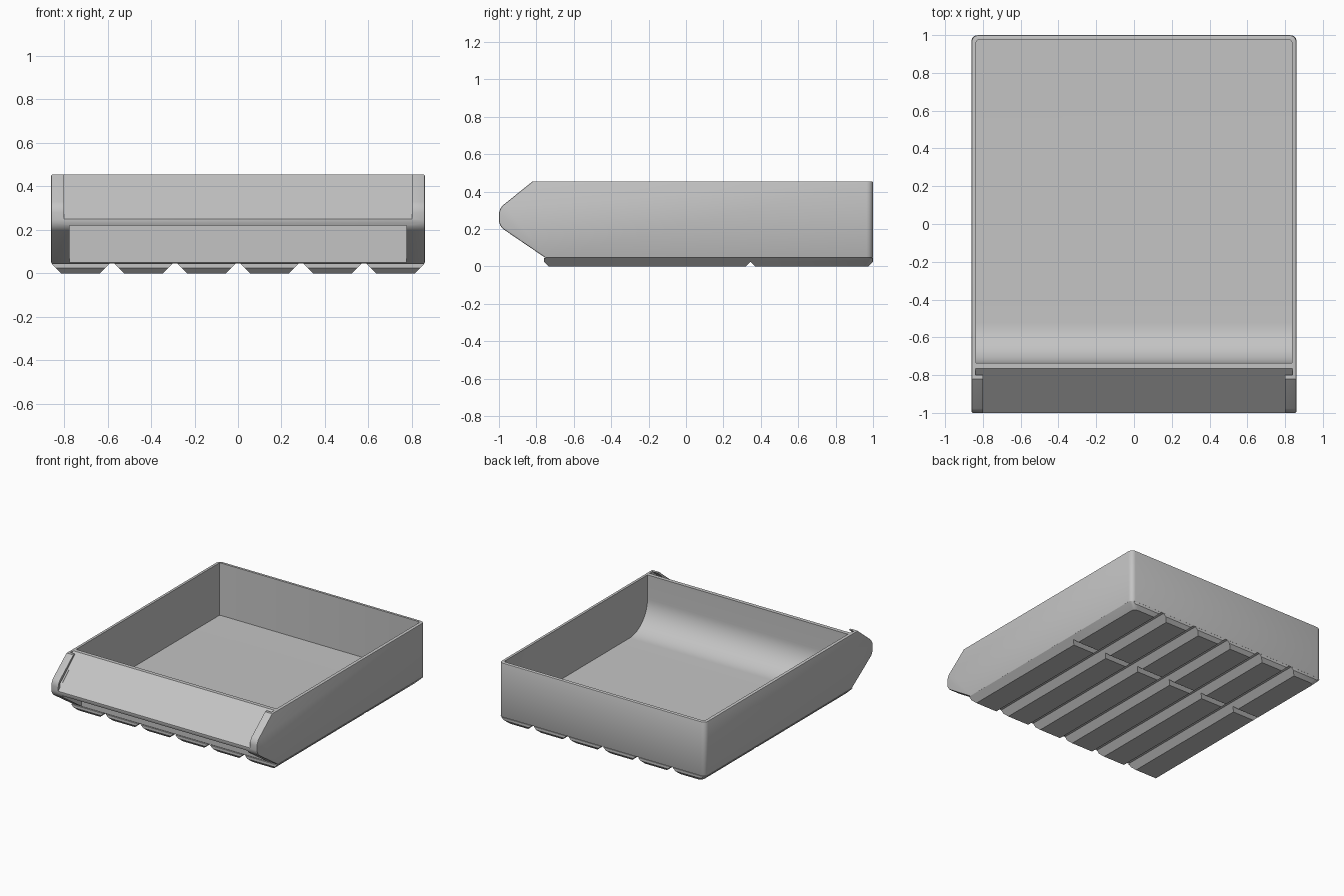
import bpy, bmesh, math

cube = bpy.data.objects.get("Cube")
if cube:
    bpy.data.objects.remove(cube, do_unlink=True)

grey = bpy.data.materials.new("light_grey_plastic")
grey.use_nodes = True
grey.diffuse_color = (0.55, 0.55, 0.55, 1)
bsdf = next(n for n in grey.node_tree.nodes if n.type == 'BSDF_PRINCIPLED')
bsdf.inputs["Base Color"].default_value = grey.diffuse_color
bsdf.inputs["Roughness"].default_value = 0.6


def finish(bm, name):
    bmesh.ops.recalc_face_normals(bm, faces=bm.faces)
    mesh = bpy.data.meshes.new(name)
    bm.to_mesh(mesh)
    bm.free()
    mesh.materials.append(grey)
    obj = bpy.data.objects.new(name, mesh)
    bpy.context.collection.objects.link(obj)
    return obj


def side_prism(half_width, profile):
    """Extrude a (y, z) side profile across x."""
    bm = bmesh.new()
    face = bm.faces.new([bm.verts.new((-half_width, y, z)) for y, z in profile])
    out = bmesh.ops.extrude_face_region(bm, geom=[face])
    for v in out["geom"]:
        if isinstance(v, bmesh.types.BMVert):
            v.co.x = half_width
    return bm


def round_edges(bm, test, radius, segments=4):
    edges = [e for e in bm.edges if test(e.verts[0].co, e.verts[1].co)]
    bmesh.ops.bevel(bm, geom=edges, offset=radius, segments=segments,
                    profile=0.5, affect='EDGES')


def apply_modifier(obj, mod):
    bpy.context.view_layer.objects.active = obj
    bpy.ops.object.modifier_apply(modifier=mod.name)


def cut(obj, cutter):
    mod = obj.modifiers.new("cut", 'BOOLEAN')
    mod.operation, mod.solver, mod.object = 'DIFFERENCE', 'EXACT', cutter
    apply_modifier(obj, mod)
    bpy.data.objects.remove(cutter, do_unlink=True)


def upright(a, b):
    return abs(a.x - b.x) < 1e-4 and abs(a.y - b.y) < 1e-4


def label_z(y):
    """Height of the sloping label panel."""
    return 0.25 + (y + 1) * 0.87


# Outer body with pointed front cheeks
TOP, BASE = 0.455, 0.045
bm = side_prism(0.86, [(-0.82, TOP), (-1, 0.31), (-1, 0.215),
                       (-0.75, BASE), (1, BASE), (1, TOP)])
round_edges(bm, lambda a, b: upright(a, b) and a.y > 0.9, 0.035)
round_edges(bm, lambda a, b: abs(a.x - b.x) > 1 and a.y < -0.9, 0.03)
body = finish(bm, "tray_body")
soft = body.modifiers.new("soft_edges", 'BEVEL')
soft.width, soft.segments = 0.007, 2
soft.limit_method, soft.angle_limit = 'ANGLE', math.radians(60)
apply_modifier(body, soft)

# Inner cavity with a curved scoop at the front
FLOOR, R, FRONT = 0.06, 0.215, -0.735
scoop = [(FRONT + R - R * math.cos(t), FLOOR + R - R * math.sin(t))
         for t in (math.pi / 2 * i / 16 for i in range(17))]
bm = side_prism(0.836, [(0.976, FLOOR), (0.976, 0.6), (FRONT, 0.6)] + scoop)
round_edges(bm, lambda a, b: upright(a, b) and a.y > 0.9, 0.015, 3)
cut(body, finish(bm, "cavity_cutter"))

# Finger recess below the label panel
under = 0.035
cut(body, finish(side_prism(0.775, [
    (-0.758, -0.1), (-1.1, -0.1), (-1.1, label_z(-1) - under),
    (-1, label_z(-1) - under), (-0.758, label_z(-0.758) - under)]),
    "finger_cutter"))

# Label recess between the cheeks
cut(body, finish(side_prism(0.80, [
    (-1.1, label_z(-1.1)), (-0.755, label_z(-0.755)),
    (-0.755, 0.7), (-1.1, 0.7)]), "label_cutter"))

# Slot running behind the cheek lips
cut(body, finish(side_prism(0.84, [
    (y, label_z(y) + dz) for y, dz in
    ((-0.98, 0.001), (-0.75, 0.001), (-0.75, 0.03), (-0.98, 0.03))]),
    "slot_cutter"))

# Chamfered feet: six columns by two rows
bm = bmesh.new()
columns = [-0.86, -0.58, -0.29, 0, 0.29, 0.58, 0.86]
rows = [-0.76, 0.345, 1]
for x0, x1 in zip(columns, columns[1:]):
    left = x0 + (0.01 if x0 > -0.8 else 0)
    right = x1 - (0.01 if x1 < 0.8 else 0)
    for y0, y1 in zip(rows, rows[1:]):
        rings = []
        for z, dx, dy in ((0, 0.045, 0.025), (0.025, 0.02, 0), (BASE, 0, 0)):
            rings.append([bm.verts.new((x, y, z)) for x, y in (
                (left + dx, y0 + dy), (right - dx, y0 + dy),
                (right - dx, y1 - dy), (left + dx, y1 - dy))])
        bm.faces.new(rings[0][::-1])
        bm.faces.new(rings[-1])
        for low, high in zip(rings, rings[1:]):
            for i in range(4):
                j = (i + 1) % 4
                bm.faces.new((low[i], low[j], high[j], high[i]))
round_edges(bm, lambda a, b: min(abs(a.x), abs(b.x)) > 0.8
            and min(a.y, b.y) > 0.95 and abs(a.z - b.z) > 0.01, 0.025, 3)
feet = finish(bm, "base_feet")

# Smooth shading on the rounded parts
bpy.ops.object.select_all(action='DESELECT')
for obj in (body, feet):
    obj.select_set(True)
bpy.context.view_layer.objects.active = body
bpy.ops.object.shade_smooth_by_angle(angle=math.radians(30))
